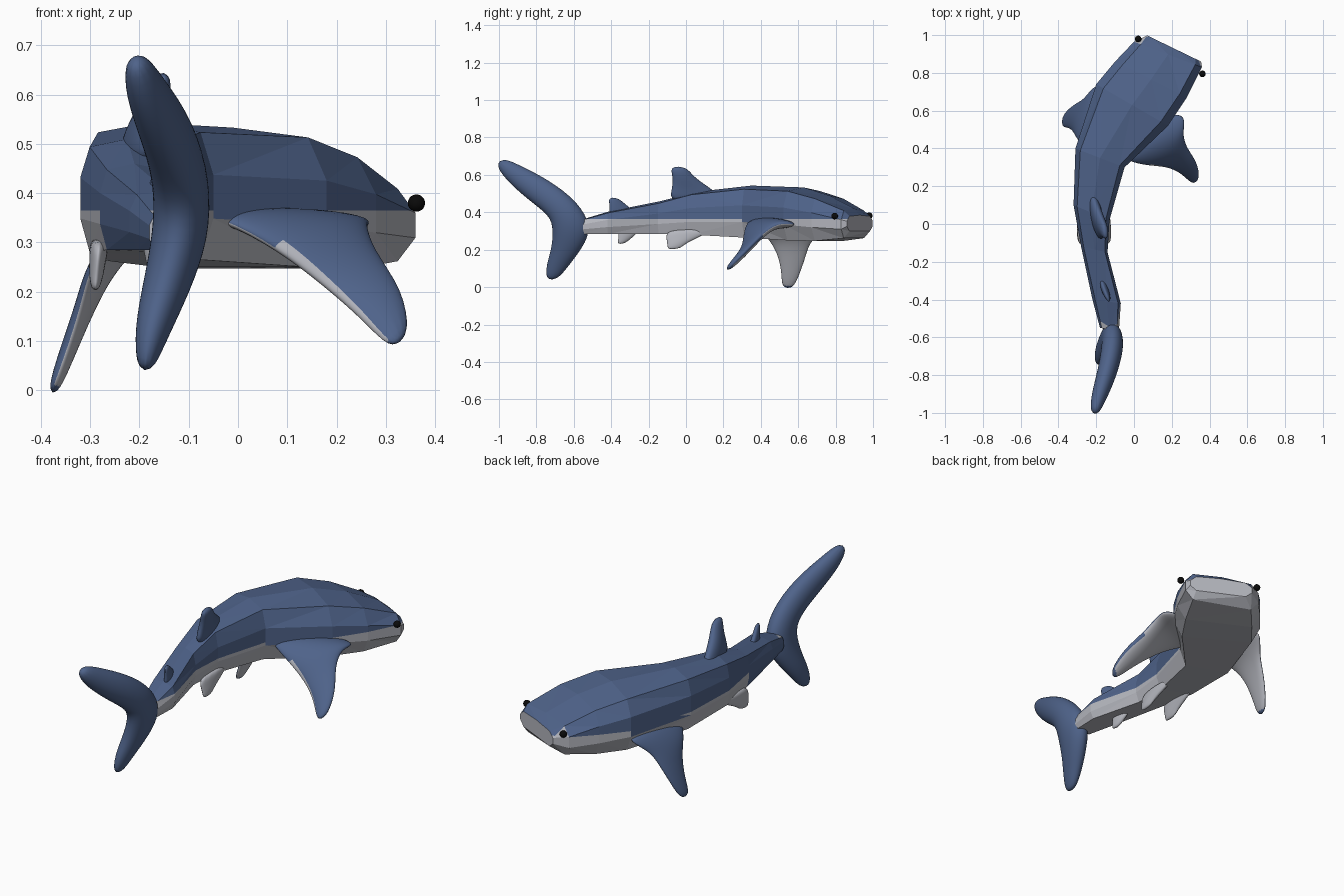
import bpy, bmesh, math
from mathutils import Vector as V

cube = bpy.data.objects.get("Cube")
if cube:
    bpy.data.objects.remove(cube)


def material(name, r, g, b):
    m = bpy.data.materials.new(name)
    m.use_nodes = True
    m.diffuse_color = (r, g, b, 1)
    bsdf = next(n for n in m.node_tree.nodes if n.type == 'BSDF_PRINCIPLED')
    bsdf.inputs["Base Color"].default_value = (r, g, b, 1)
    return m


BLUE = material("slate blue", .078, .125, .255)
GREY = material("pale grey", .46, .47, .515)
BLACK = material("black", .003, .003, .003)


def loft(rings):
    """Skin a list of closed rings and cap both ends."""
    bm = bmesh.new()
    rows = [[bm.verts.new(p) for p in ring] for ring in rings]
    n = len(rows[0])
    for a, b in zip(rows, rows[1:]):
        for i in range(n):
            bm.faces.new((a[i], a[(i + 1) % n], b[(i + 1) % n], b[i]))
    bm.faces.new(rows[0])
    bm.faces.new(rows[-1])
    bmesh.ops.recalc_face_normals(bm, faces=bm.faces)
    bm.normal_update()
    return bm


def finish(name, bm, mats):
    me = bpy.data.meshes.new(name)
    bm.to_mesh(me)
    bm.free()
    for m in mats:
        me.materials.append(m)
    ob = bpy.data.objects.new(name, me)
    bpy.context.collection.objects.link(ob)
    return ob


def fin(name, stations, mats, up=(0, 0, 1), sides=12):
    """Smooth fin from (leading point, trailing point, thickness) stations."""
    mids = [(V(a) + V(b)) / 2 for a, b, t in stations]
    rings = []
    for k, (a, b, t) in enumerate(stations):
        chord = (V(a) - V(b)) / 2
        span = mids[min(k + 1, len(mids) - 1)] - mids[max(k - 1, 0)]
        n = chord.cross(span).normalized() * t / 2
        angles = [math.tau * i / sides for i in range(sides)]
        rings.append([mids[k] + chord * math.cos(u) + n * math.sin(u) for u in angles])
    bm = loft(rings)
    # two-colour fins are pale underneath, with a dark tip
    if len(mats) > 1:
        for f in bm.faces:
            f.material_index = int(f.normal.dot(V(up)) < -.15 and len(f.verts) == 4)
    for f in bm.faces:
        f.smooth = True
    ob = finish(name, bm, mats)
    mod = ob.modifiers.new("smooth", 'SUBSURF')
    mod.levels = mod.render_levels = 2
    return ob


# Body: faceted boxy sections along a bent centreline (right edge, left edge, bottom, top)
profile = [(-.8, 0), (-1, .3), (-1, .66), (-.8, .93), (0, 1),
           (.8, .93), (1, .62), (1, .3), (.8, 0)]
sections = [
    ((-.18, -.55), (-.08, -.57), .285, .36),
    ((-.22, -.4), (-.07, -.42), .285, .405),
    ((-.28, -.12), (-.14, -.15), .285, .46),
    ((-.32, .1), (-.13, .02), .28, .51),
    ((-.31, .4), (-.05, .3), .265, .543),
    ((-.2, .74), (.18, .52), .25, .533),
    ((-.1, .86), (.28, .67), .247, .49),
    ((0, .965), (.36, .83), .262, .42),
    ((.07, .998), (.355, .86), .30, .385),
]
rings = []
for r, l, zb, zt in sections:
    mid, half = (V(r) + V(l)) / 2, (V(l) - V(r)) / 2
    rings.append([(*(mid + half * u), zb + (zt - zb) * v) for u, v in profile])
body = loft(rings)
bmesh.ops.triangulate(body, faces=body.faces)
bmesh.ops.bisect_plane(body, geom=body.verts[:] + body.edges[:] + body.faces[:],
                       plane_co=(0, 0, .365), plane_no=(0, 0, 1))
body.normal_update()
for f in body.faces:
    c, n = f.calc_center_median(), f.normal
    tail_flank = n.x < -.3 and c.y < -.2
    shoulder = .3 < c.y + .45 * c.x < .6 and n.z > -.2
    snout = n.y > .8 and c.z < .39
    f.material_index = int(snout or c.z < .365 and not tail_flank and not shoulder)
finish("body", body, [BLUE, GREY])

# Tail fin, from upper tip to lower tip
fin("tail_fin", [
    ((-.205, -.975, .692), (-.212, -1.02, .66), .045),
    ((-.18, -.88, .65), (-.2, -.97, .575), .085),
    ((-.13, -.73, .575), (-.15, -.84, .46), .11),
    ((-.105, -.575, .46), (-.12, -.73, .38), .12),
    ((-.11, -.495, .32), (-.12, -.715, .31), .12),
    ((-.14, -.55, .21), (-.15, -.72, .21), .1),
    ((-.17, -.62, .12), (-.18, -.75, .12), .075),
    ((-.19, -.685, .04), (-.19, -.75, .035), .035)], [BLUE])

# Dorsal fins
fin("dorsal_fin", [
    ((-.23, .21, .46), (-.175, -.1, .45), .075),
    ((-.218, .145, .525), (-.17, -.08, .52), .065),
    ((-.18, .045, .585), (-.155, -.07, .585), .055),
    ((-.155, .005, .645), (-.145, -.09, .648), .035)], [BLUE])
fin("rear_dorsal_fin", [
    ((-.185, -.25, .39), (-.13, -.42, .37), .045),
    ((-.17, -.32, .44), (-.13, -.405, .43), .035),
    ((-.15, -.365, .48), (-.13, -.42, .48), .02)], [BLUE])

# Pectoral fins
fin("left_pectoral_fin", [
    ((.2, .6, .335), (-.08, .38, .345), .05),
    ((.285, .575, .335), (-.045, .325, .355), .065),
    ((.26, .495, .345), (.075, .305, .29), .07),
    ((.275, .41, .285), (.17, .305, .215), .055),
    ((.338, .33, .205), (.25, .27, .145), .045),
    ((.35, .235, .11), (.31, .205, .08), .03)], [BLUE, GREY], up=(.3, .2, .9))
fin("right_pectoral_fin", [
    ((-.17, .74, .33), (-.24, .38, .32), .05),
    ((-.21, .74, .3), (-.275, .41, .285), .05),
    ((-.26, .665, .24), (-.305, .45, .24), .045),
    ((-.3, .645, .17), (-.32, .49, .17), .04),
    ((-.34, .615, .085), (-.35, .51, .075), .035),
    ((-.375, .575, -.012), (-.38, .51, -.005), .025)], [BLUE, GREY])

# Pelvic pair and anal fin
for side, x, out in (("left", -.15, .02), ("right", -.28, -.01)):
    fin(side + "_pelvic_fin", [
        ((x, .15, .31), (x, -.11, .31), .045),
        ((x + out / 2, .08, .27), (x + out / 2, -.11, .26), .035),
        ((x + out * .8, .0, .235), (x + out * .8, -.1, .225), .03),
        ((x + out, -.03, .205), (x + out, -.1, .2), .015)], [GREY])
fin("anal_fin", [
    ((-.19, -.24, .31), (-.16, -.37, .31), .035),
    ((-.18, -.28, .27), (-.165, -.36, .26), .03),
    ((-.175, -.33, .23), (-.165, -.37, .23), .02)], [GREY])

# Eyes
for side, spot in (("left", (.362, .795, .38)), ("right", (.022, .98, .382))):
    bm = bmesh.new()
    bmesh.ops.create_uvsphere(bm, u_segments=16, v_segments=10, radius=.0175)
    bmesh.ops.translate(bm, verts=bm.verts, vec=spot)
    for f in bm.faces:
        f.smooth = True
    finish(side + "_eye", bm, [BLACK])
